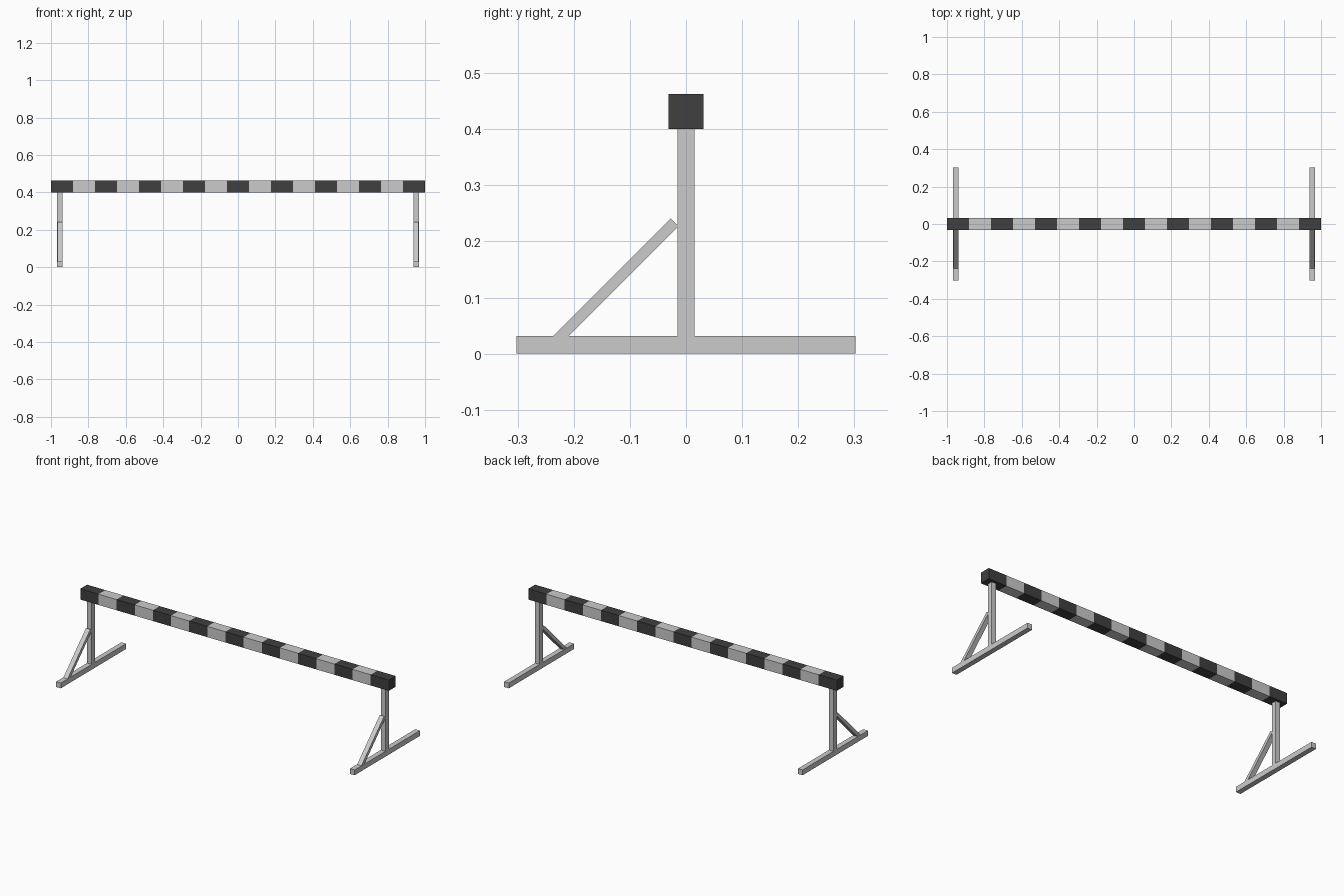
import bpy, bmesh
from mathutils import Vector

if "Cube" in bpy.data.objects:
    bpy.data.objects.remove(bpy.data.objects["Cube"])

STRIPES = 17
BEAM = 0.063      # beam thickness
BAR = 0.031       # leg bar thickness
TOP = 0.4         # underside of the beam
LEG_X = 0.952


def finish(name, bm):
    bmesh.ops.recalc_face_normals(bm, faces=bm.faces)
    mesh = bpy.data.meshes.new(name)
    bm.to_mesh(mesh)
    bm.free()
    obj = bpy.data.objects.new(name, mesh)
    bpy.context.collection.objects.link(obj)
    return obj


def box(name, center, size):
    bm = bmesh.new()
    bmesh.ops.create_cube(bm, size=1)
    bmesh.ops.scale(bm, vec=size, verts=bm.verts)
    bmesh.ops.translate(bm, vec=center, verts=bm.verts)
    return finish(name, bm)


def side_prism(name, x, width, profile):
    bm = bmesh.new()
    face = bm.faces.new([bm.verts.new((x - width / 2, y, z)) for y, z in profile])
    ext = bmesh.ops.extrude_face_region(bm, geom=[face], use_keep_orig=True)
    moved = [g for g in ext["geom"] if isinstance(g, bmesh.types.BMVert)]
    bmesh.ops.translate(bm, vec=Vector((width, 0, 0)), verts=moved)
    return finish(name, bm)


def material(name, value):
    mat = bpy.data.materials.new(name)
    mat.diffuse_color = (value, value, value, 1)
    mat.use_nodes = True
    mat.node_tree.nodes["Principled BSDF"].inputs["Base Color"].default_value = mat.diffuse_color
    return mat


# Striped beam: one bar cut into equal bands with alternating materials
beam = box("striped_beam", (0, 0, TOP + BEAM / 2), (2, BEAM, BEAM))
bm = bmesh.new()
bm.from_mesh(beam.data)
for i in range(1, STRIPES):
    bmesh.ops.bisect_plane(bm, geom=bm.verts[:] + bm.edges[:] + bm.faces[:],
                           plane_co=(-1 + 2 * i / STRIPES, 0, 0), plane_no=(1, 0, 0))
for f in bm.faces:
    x = f.calc_center_median().x
    f.material_index = min(int((x + 1) / 2 * STRIPES), STRIPES - 1) % 2
bm.to_mesh(beam.data)
bm.free()
beam.data.materials.append(material("dark_stripe", 0.05))
beam.data.materials.append(material("light_stripe", 0.9))

# Trestle at each end: foot, post and diagonal front brace
for side, x in (("left", -LEG_X), ("right", LEG_X)):
    box(side + "_foot", (x, 0, BAR / 2), (BAR - 0.001, 0.604, BAR))
    box(side + "_post", (x, 0, (BAR + TOP) / 2), (BAR - 0.001, BAR, TOP - BAR))
    side_prism(side + "_brace", x, 0.028,
               [(-0.248, 0.020), (-0.220, 0.020), (-0.013, 0.227), (-0.027, 0.241)])
